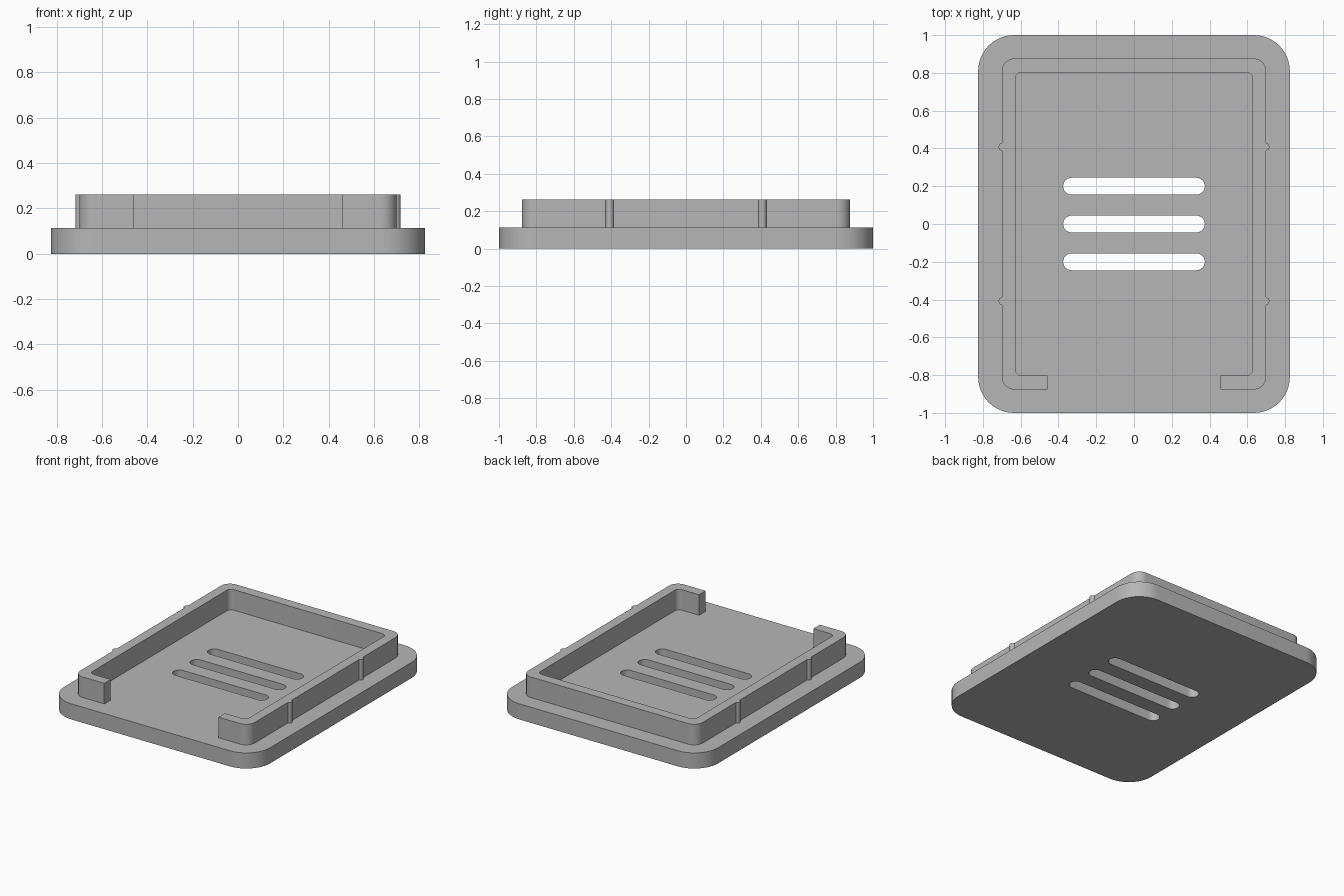
import bpy
import bmesh
from math import cos, sin, radians

if "Cube" in bpy.data.objects:
    bpy.data.objects.remove(bpy.data.objects["Cube"], do_unlink=True)

PLATE_TOP = 0.113
RIM_TOP = 0.262

grey = bpy.data.materials.new("plain_grey")
grey.use_nodes = True
colour = (0.47, 0.47, 0.47, 1)
grey.diffuse_color = colour
grey.node_tree.nodes["Principled BSDF"].inputs["Base Color"].default_value = colour


def arc(cx, cy, r, start, end, steps=12):
    angles = [radians(start + (end - start) * i / steps) for i in range(steps + 1)]
    return [(cx + r * cos(a), cy + r * sin(a)) for a in angles]


def mirrored(points):
    return [(-x, y) for x, y in points]


def rounded_half(w, d, r, middle=()):
    """Right half of a rounded rectangle, from front to back."""
    return (arc(w - r, r - d, r, -90, 0) + list(middle)
            + arc(w - r, d - r, r, 0, 90))


def extrude_outlines(name, outlines, bottom, top):
    """Fill closed outlines (inner ones become holes) and give them height."""
    curve = bpy.data.curves.new(name, "CURVE")
    curve.dimensions = "2D"
    curve.fill_mode = "BOTH"
    curve.extrude = (top - bottom) / 2
    for points in outlines:
        spline = curve.splines.new("POLY")
        spline.points.add(len(points) - 1)
        for p, (x, y) in zip(spline.points, points):
            p.co = (x, y, 0, 1)
        spline.use_cyclic_u = True
    obj = bpy.data.objects.new(name, curve)
    bpy.context.collection.objects.link(obj)
    bpy.ops.object.select_all(action="DESELECT")
    obj.select_set(True)
    bpy.context.view_layer.objects.active = obj
    bpy.ops.object.convert(target="MESH")
    obj = bpy.context.view_layer.objects.active
    obj.name = name

    bm = bmesh.new()
    bm.from_mesh(obj.data)
    bmesh.ops.translate(bm, vec=(0, 0, (top + bottom) / 2), verts=bm.verts)
    bmesh.ops.remove_doubles(bm, verts=bm.verts, dist=0.0001)
    bmesh.ops.recalc_face_normals(bm, faces=bm.faces)
    bm.to_mesh(obj.data)
    bm.free()
    obj.data.materials.clear()
    obj.data.materials.append(grey)
    bpy.ops.object.shade_smooth_by_angle(angle=radians(30))
    return obj


# Base plate with three round-ended vent slots
half = rounded_half(0.825, 1.0, 0.19)
plate = half + mirrored(half)[::-1]
slots = [arc(0.33, y, 0.045, -90, 90) + arc(-0.33, y, 0.045, 90, 270)
         for y in (-0.2, 0, 0.2)]
extrude_outlines("base_plate", [plate] + slots, 0, PLATE_TOP)

# Raised rim, open at the front, with two snap ridges on each side
ridges = [p for y in (-0.408, 0.408) for p in arc(0.695, y, 0.022, -77, 77, 8)]
outer = [(0.458, -0.877)] + rounded_half(0.7, 0.877, 0.07, ridges)
inner = [(0.458, -0.803)] + rounded_half(0.628, 0.803, 0.035)
rim = outer + mirrored(outer)[::-1] + mirrored(inner) + inner[::-1]
extrude_outlines("raised_rim", [rim], PLATE_TOP, RIM_TOP)
